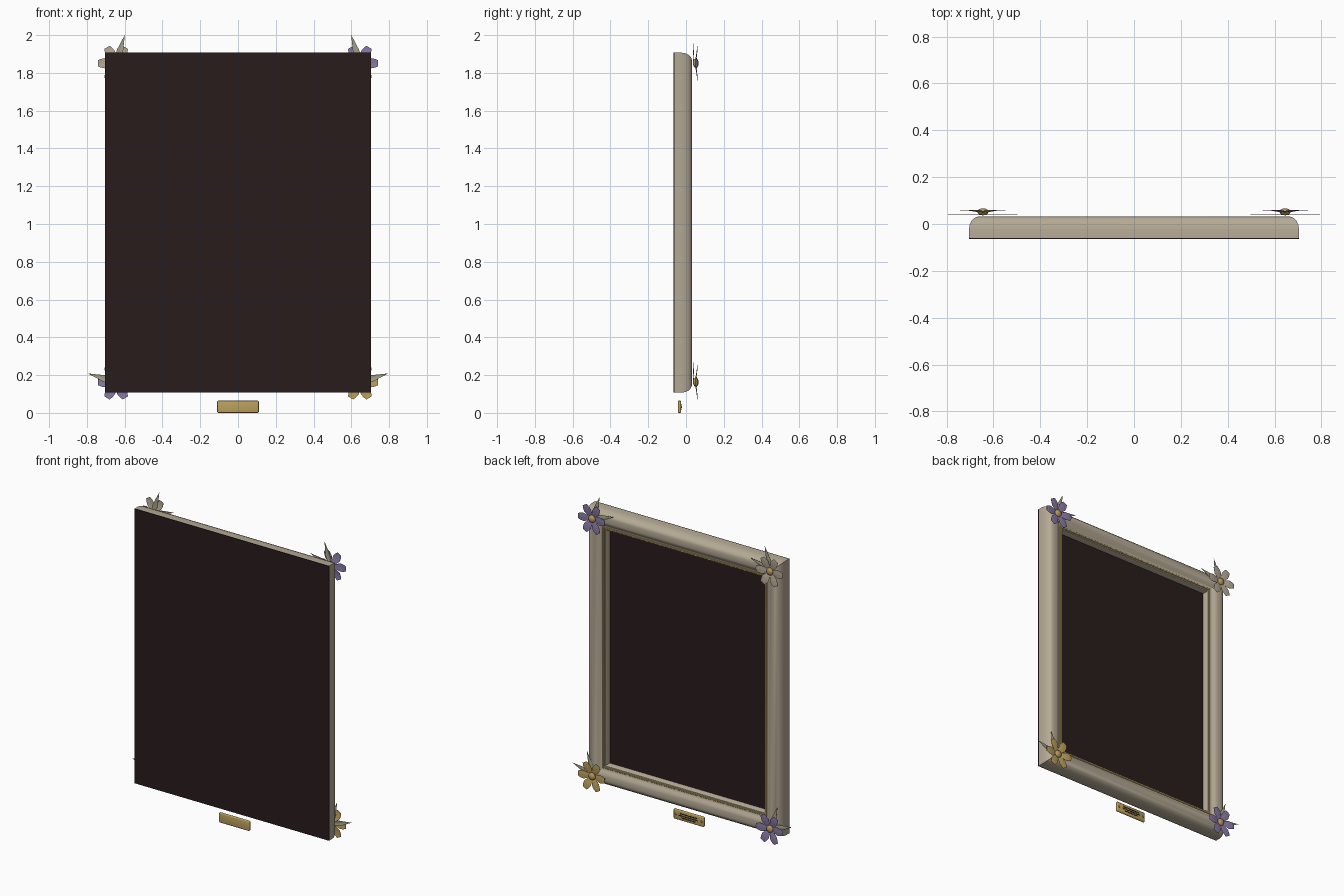
import bpy, bmesh, math
from mathutils import Matrix, Vector

if "Cube" in bpy.data.objects:
    bpy.data.objects.remove(bpy.data.objects["Cube"])


def material(name, rgb):
    m = bpy.data.materials.new(name)
    m.diffuse_color = (*rgb, 1)
    m.use_nodes = True
    m.node_tree.nodes["Principled BSDF"].inputs["Base Color"].default_value = m.diffuse_color
    return m


BEIGE = material("warm beige", (0.46, 0.40, 0.30))
GOLD = material("antique gold", (0.51, 0.355, 0.11))
BRONZE = material("bronze gold", (0.46, 0.30, 0.11))
DARK = material("dark brown", (0.022, 0.012, 0.012))
PURPLE = material("muted purple", (0.25, 0.195, 0.38))
SAGE = material("pale sage", (0.36, 0.35, 0.25))
INK = material("engraving black", (0.012, 0.010, 0.008))

HX, Z0, Z1 = 0.705, 0.107, 1.907     # outer frame limits


def finish(name, bm, mat, smooth=None):
    bmesh.ops.recalc_face_normals(bm, faces=bm.faces)
    me = bpy.data.meshes.new(name)
    bm.to_mesh(me)
    bm.free()
    me.materials.append(mat)
    ob = bpy.data.objects.new(name, me)
    bpy.context.collection.objects.link(ob)
    if smooth:
        bpy.ops.object.select_all(action='DESELECT')
        ob.select_set(True)
        bpy.context.view_layer.objects.active = ob
        bpy.ops.object.shade_smooth_by_angle(angle=math.radians(smooth))
    return ob


def box(name, lo, hi, mat, bevel=0):
    bm = bmesh.new()
    lo, hi = Vector(lo), Vector(hi)
    bmesh.ops.create_cube(bm, size=1, matrix=Matrix.Translation((lo + hi) / 2)
                          @ Matrix.Diagonal((*(hi - lo), 1)))
    if bevel:
        bmesh.ops.bevel(bm, geom=bm.edges[:], offset=bevel, segments=3,
                        profile=0.5, affect='EDGES')
    return finish(name, bm, mat, 40 if bevel else None)


def mitred_frame(name, profile, mat):
    """Sweep a closed (inset, y) profile round the rectangle."""
    bm = bmesh.new()
    rings = [[bm.verts.new((sx * (HX - w), y, (Z1 - w) if top else (Z0 + w)))
              for w, y in profile]
             for sx, top in ((-1, 0), (1, 0), (1, 1), (-1, 1))]
    n = len(profile)
    for i in range(4):
        a, b = rings[i], rings[(i + 1) % 4]
        for j in range(n):
            k = (j + 1) % n
            bm.faces.new((a[j], a[k], b[k], b[j]))
    return finish(name, bm, mat, 32)


def blades(name, centre, angles, outline, mat, fold):
    """Thin folded blades: outline rows are (radius, half width, y)."""
    bm = bmesh.new()
    for ang in angles:
        c, s = math.cos(ang), math.sin(ang)

        def v(r, t, y):
            return bm.verts.new((centre[0] + r * c - t * s, centre[1] + y,
                                 centre[2] + r * s + t * c))
        rows = [(v(r, -h, y), v(r, 0, y + fold * h), v(r, h, y))
                for r, h, y in outline]
        for a, b in zip(rows, rows[1:]):
            for j in (0, 1):
                bm.faces.new((a[j], a[j + 1], b[j + 1], b[j]))
    ob = finish(name, bm, mat)
    mod = ob.modifiers.new("thickness", 'SOLIDIFY')
    mod.thickness = 0.001
    mod.offset = 0
    return ob


# Moulded frame, gilt fillet, picture and backing
mitred_frame("frame_moulding", [
    (0, -0.06), (0, -0.025), (0.003, -0.005), (0.010, 0.012), (0.021, 0.024),
    (0.036, 0.031), (0.052, 0.032), (0.068, 0.030), (0.082, 0.024),
    (0.094, 0.016), (0.104, 0.011), (0.120, 0.010), (0.126, 0.008),
    (0.130, 0.001), (0.130, -0.06)], BEIGE)
mitred_frame("gilt_fillet", [(0.109, 0.005), (0.109, 0.012), (0.111, 0.014),
                             (0.118, 0.014), (0.120, 0.012), (0.120, 0.005)], GOLD)
box("picture_panel", (-0.59, -0.06, 0.22), (0.59, -0.032, 1.80), DARK)
box("back_board", (-HX, -0.065, Z0), (HX, -0.06, Z1), DARK)

# Corner flowers, each with two leaves
PETAL = [(0.008, 0.005, -0.004), (0.032, 0.018, 0.003), (0.058, 0.027, 0.007),
         (0.080, 0.023, 0.009), (0.097, 0.016, 0.009)]
LEAF = [(0.015, 0.004, -0.012), (0.045, 0.017, -0.012), (0.070, 0.017, -0.012),
        (0.110, 0.009, -0.011), (0.156, 0.0003, -0.010)]
corners = [("top_left", -1, 1.851, BEIGE, 45), ("top_right", 1, 1.851, PURPLE, 135),
           ("bottom_left", -1, 0.163, PURPLE, 135), ("bottom_right", 1, 0.163, GOLD, 45)]
for tag, sx, z, mat, aim in corners:
    c = (sx * 0.645, 0.050, z)
    blades("petals_" + tag, c, [math.radians(60 * i) for i in range(6)], PETAL, mat, 0.05)
    blades("leaves_" + tag, c, [math.radians(aim + d) for d in (-28, 28)], LEAF, SAGE, 0.15)
    bm = bmesh.new()
    bmesh.ops.create_uvsphere(bm, u_segments=16, v_segments=10, radius=1,
                              matrix=Matrix.Translation((c[0], 0.052, z))
                              @ Matrix.Diagonal((0.024, 0.015, 0.024, 1)))
    finish("flower_centre_" + tag, bm, BRONZE, 60)

# Name plate with engraved bars and two screws
box("plate", (-0.11, -0.042, 0), (0.11, -0.026, 0.065), GOLD, 0.006)
for i, (w, z) in enumerate(((0.12, 0.045), (0.14, 0.032), (0.10, 0.019))):
    box(f"engraved_bar_{i}", (-w / 2, -0.027, z - 0.003), (w / 2, -0.0245, z + 0.003), INK)
for sx in (-1, 1):
    bm = bmesh.new()
    bmesh.ops.create_cone(bm, cap_ends=True, segments=12, radius1=0.007, radius2=0.005,
                          depth=0.007, matrix=Matrix.Translation((sx * 0.094, -0.0245, 0.0325))
                          @ Matrix.Rotation(-math.pi / 2, 4, 'X'))
    finish("plate_screw", bm, GOLD, 35)
